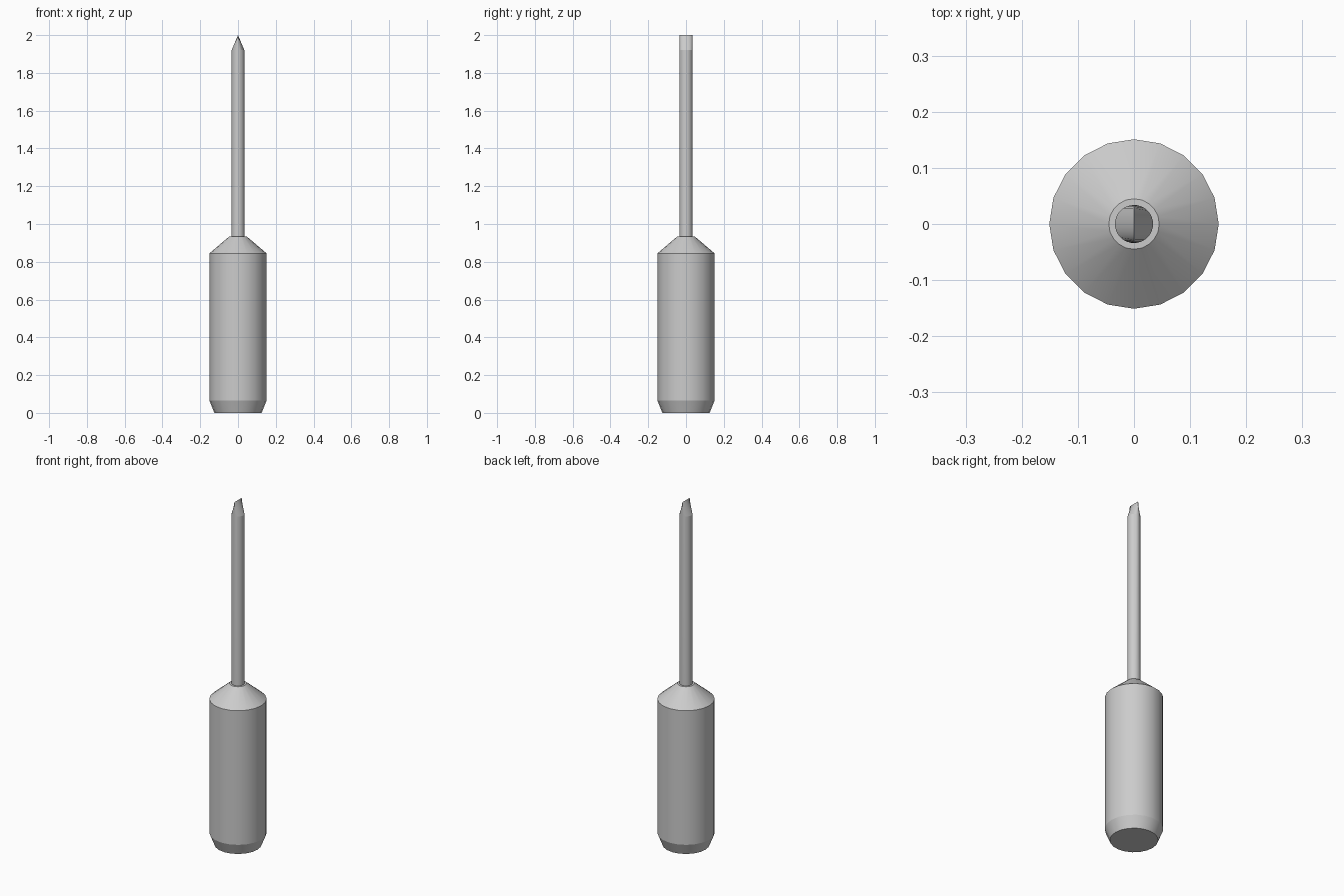
import bpy, bmesh
from math import cos, sin, tau

if "Cube" in bpy.data.objects:
    bpy.data.objects.remove(bpy.data.objects["Cube"])


def lathe(name, profile, sides, cap_top=True, finish=None):
    """Stack rings of (radius_x, radius_y, z) and skin them."""
    bm = bmesh.new()
    rings = [[bm.verts.new((rx * cos(tau * i / sides), ry * sin(tau * i / sides), z))
              for i in range(sides)] for rx, ry, z in profile]
    for a, b in zip(rings, rings[1:]):
        for i in range(sides):
            j = (i + 1) % sides
            bm.faces.new((a[i], a[j], b[j], b[i]))
    bm.faces.new(rings[0][::-1])
    if cap_top:
        bm.faces.new(rings[-1])
    bmesh.ops.remove_doubles(bm, verts=bm.verts, dist=0.0001)
    bmesh.ops.recalc_face_normals(bm, faces=bm.faces)
    mesh = bpy.data.meshes.new(name)
    bm.to_mesh(mesh)
    bm.free()
    obj = bpy.data.objects.new(name, mesh)
    bpy.context.collection.objects.link(obj)
    bpy.ops.object.select_all(action='DESELECT')
    obj.select_set(True)
    bpy.context.view_layer.objects.active = obj
    bpy.ops.object.shade_smooth_by_angle(angle=0.33)
    return obj


# Handle with chamfered base and tapered shoulder
handle_profile = [(0.125, 0), (0.151, 0.065), (0.151, 0.845), (0.045, 0.935)]
handle = lathe("handle", [(r, r, z) for r, z in handle_profile], 20)

# Shaft ending in a chisel edge running along y
blade = lathe("blade", [(0.034, 0.034, 0.9), (0.034, 0.034, 1.92), (0, 0.034, 2.0)],
              32, cap_top=False)
